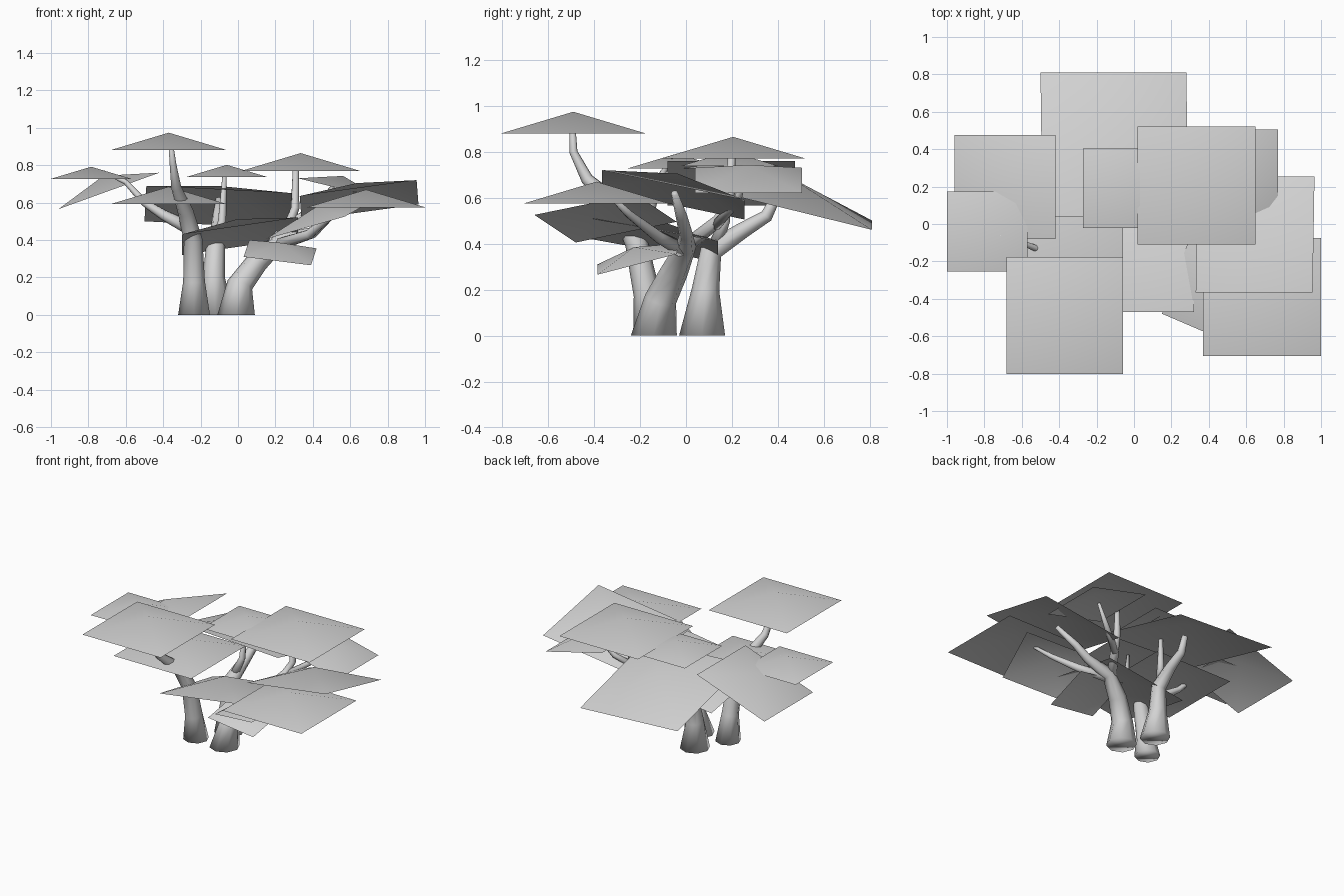
import bpy, bmesh, math
from mathutils import Vector

cube = bpy.data.objects.get("Cube")
if cube:
    bpy.data.objects.remove(cube)

grey = bpy.data.materials.new("plain_grey")
grey.use_nodes = True
COLOUR = (0.65, 0.65, 0.65, 1)
grey.diffuse_color = COLOUR
grey.node_tree.nodes["Principled BSDF"].inputs["Base Color"].default_value = COLOUR


def finish(bm, name):
    mesh = bpy.data.meshes.new(name)
    for f in bm.faces:
        f.smooth = True
    bm.to_mesh(mesh)
    bm.free()
    mesh.materials.append(grey)
    ob = bpy.data.objects.new(name, mesh)
    bpy.context.collection.objects.link(ob)


def canopy(name, corner, u, v):
    """Open shallow pyramid over the parallelogram spanned by u and v."""
    c, u, v = Vector(corner), Vector(u), Vector(v)
    apex = c + (u + v) / 2 + u.cross(v).normalized() * 0.15 * u.length
    bm = bmesh.new()
    rim = [bm.verts.new(p) for p in (c, c + u, c + u + v, c + v)]
    tip = bm.verts.new(apex)
    for i in range(4):
        bm.faces.new((rim[i], rim[(i + 1) % 4], tip))
    finish(bm, name)


def flat_canopy(name, x, y, z, size):
    canopy(name, (x - size / 2, y - size / 2, z), (size, 0, 0), (0, size, 0))


def limb(name, path, sides=8):
    """Tapered tube through (x, y, z, radius) points."""
    pts = [Vector(p[:3]) for p in path]
    bm = bmesh.new()
    rings = []
    for i, p in enumerate(pts):
        t = (pts[min(i + 1, len(pts) - 1)] - pts[max(i - 1, 0)]).normalized()
        if p.z == 0:
            t = Vector((0, 0, 1))
        turn = Vector((0, 0, 1)).rotation_difference(t)
        ring = []
        for k in range(sides):
            a = math.tau * k / sides
            ring.append(bm.verts.new(p + turn @ Vector((math.cos(a), math.sin(a), 0)) * path[i][3]))
        rings.append(ring)
    for a, b in zip(rings, rings[1:]):
        for k in range(sides):
            n = (k + 1) % sides
            bm.faces.new((a[k], a[n], b[n], b[k]))
    bm.faces.new(rings[0][::-1])
    bm.faces.new(rings[-1])
    finish(bm, name)


# Level canopies
flat_canopy("top_canopy", -0.37, -0.49, 0.88, 0.625)
flat_canopy("left_high_canopy", 0.335, 0.205, 0.77, 0.63)
flat_canopy("right_end_canopy", -0.785, -0.04, 0.727, 0.43)
flat_canopy("middle_canopy", -0.06, 0.19, 0.738, 0.425)
flat_canopy("left_front_canopy", 0.685, -0.39, 0.575, 0.63)
flat_canopy("right_middle_canopy", -0.37, -0.14, 0.592, 0.62)

# Tilted canopies
canopy("right_back_canopy", (-0.96, -0.08, 0.565), (0.54, 0, 0.195), (0, 0.555, 0))
canopy("back_canopy", (-0.49, 0.04, 0.69), (0.78, 0, -0.04), (-0.01, 0.77, -0.19))
canopy("left_back_canopy", (0.32, 0.04, 0.73), (0.45, 0, -0.11), (0, 0.465, 0))
canopy("left_side_canopy", (0.33, -0.365, 0.635), (0.625, 0, 0.085), (0.01, 0.62, -0.13))
canopy("left_lower_canopy", (0.15, -0.48, 0.405), (0.42, -0.18, 0.12), (0.16, 0.44, 0.09))
canopy("low_middle_canopy", (-0.3, -0.47, 0.43), (0.62, 0, 0.09), (0, 0.61, -0.11))
canopy("low_front_canopy", (0.03, -0.385, 0.31), (0.36, 0, -0.045), (0.03, 0.345, 0.09))

# Trunks
limb("right_trunk", [(-0.235, -0.145, 0, 0.085), (-0.235, -0.17, 0.18, 0.058),
                     (-0.24, -0.215, 0.4, 0.05), (-0.28, -0.28, 0.55, 0.042),
                     (-0.33, -0.43, 0.68, 0.027), (-0.347, -0.49, 0.8, 0.018),
                     (-0.365, -0.495, 0.965, 0.01)])
limb("left_trunk", [(-0.01, -0.14, 0, 0.1), (0.01, -0.11, 0.16, 0.07),
                    (0.1, -0.05, 0.28, 0.06), (0.22, 0, 0.39, 0.045),
                    (0.4, 0, 0.44, 0.03), (0.48, -0.02, 0.52, 0.025),
                    (0.62, -0.05, 0.62, 0.015)])
limb("back_trunk", [(-0.12, 0.07, 0, 0.1), (-0.13, 0.085, 0.2, 0.06),
                    (-0.12, 0.11, 0.37, 0.05), (-0.11, 0.25, 0.46, 0.035),
                    (-0.11, 0.35, 0.52, 0.028), (-0.1, 0.4, 0.62, 0.02)])

# Branches
limb("right_branch", [(-0.25, -0.23, 0.46, 0.04), (-0.4, -0.165, 0.535, 0.028),
                      (-0.5, -0.14, 0.6, 0.02), (-0.6, -0.1, 0.71, 0.014),
                      (-0.72, -0.06, 0.765, 0.008)])
limb("left_front_branch", [(0.2, -0.01, 0.37, 0.035), (0.38, -0.12, 0.43, 0.027),
                           (0.5, -0.25, 0.53, 0.018), (0.6, -0.33, 0.61, 0.01)])
limb("left_high_branch", [(0.18, -0.02, 0.37, 0.035), (0.28, 0.14, 0.5, 0.027),
                          (0.305, 0.19, 0.57, 0.023), (0.31, 0.2, 0.82, 0.015)])
limb("left_back_branch", [(0.27, 0.13, 0.48, 0.025), (0.42, 0.22, 0.58, 0.018),
                          (0.52, 0.26, 0.7, 0.01)])
limb("middle_branch", [(-0.115, 0.13, 0.4, 0.03), (-0.085, 0.17, 0.5, 0.022),
                       (-0.07, 0.19, 0.78, 0.01)])
